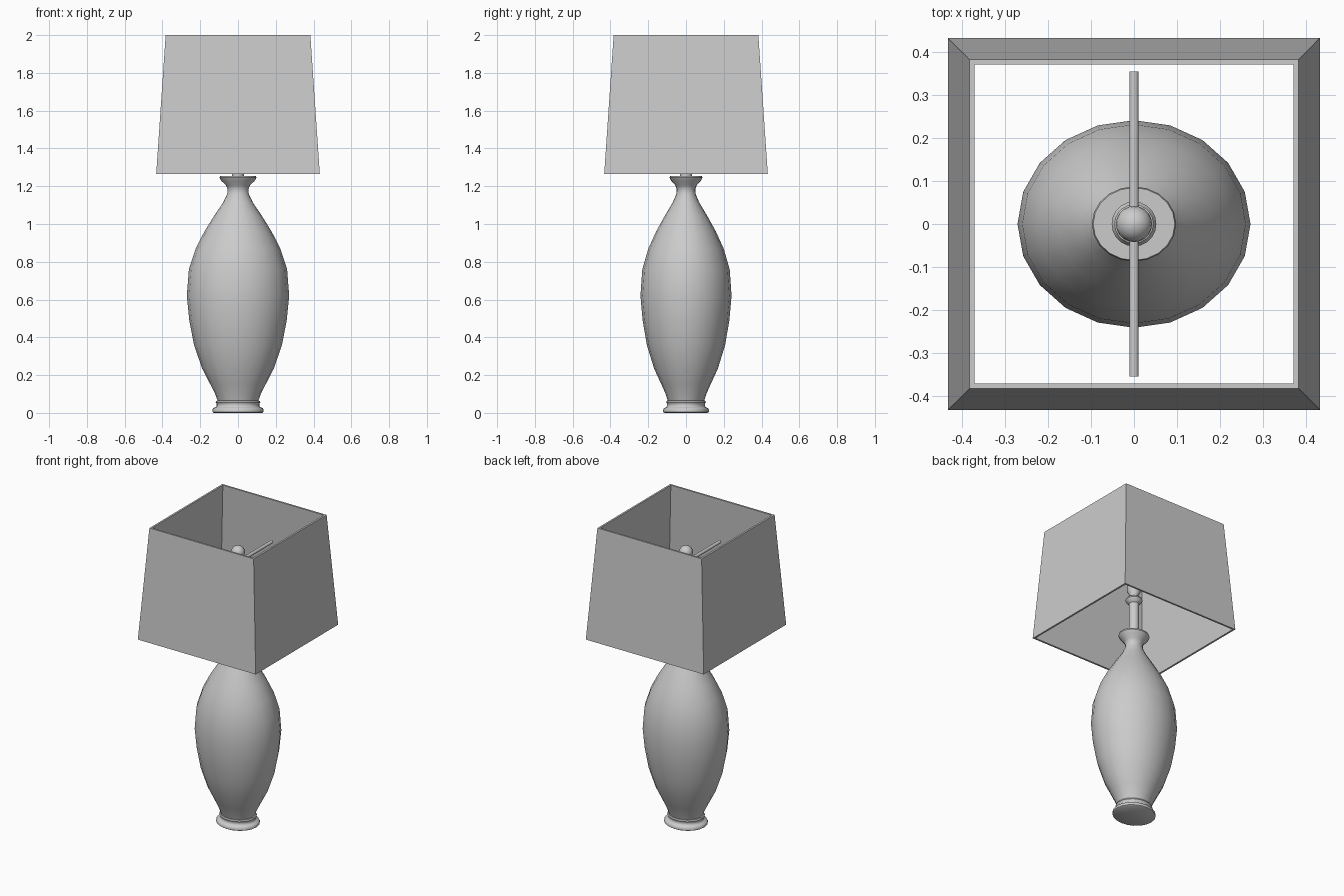
import bpy, bmesh, math

if "Cube" in bpy.data.objects:
    bpy.data.objects.remove(bpy.data.objects["Cube"])


def finish(name, bm, smooth=None):
    bmesh.ops.recalc_face_normals(bm, faces=bm.faces)
    me = bpy.data.meshes.new(name)
    bm.to_mesh(me)
    bm.free()
    ob = bpy.data.objects.new(name, me)
    bpy.context.collection.objects.link(ob)
    if smooth:
        bpy.ops.object.select_all(action='DESELECT')
        ob.select_set(True)
        bpy.context.view_layer.objects.active = ob
        bpy.ops.object.shade_smooth_by_angle(angle=math.radians(smooth))
    return ob


def lathe(name, profile, sides=20, sy=1.0, smooth=40):
    """Capped turned shape from (radius, z) points, squashed by sy in depth."""
    bm = bmesh.new()
    rings = []
    for r, z in profile:
        rings.append([bm.verts.new((r * math.cos(2 * math.pi * i / sides),
                                    sy * r * math.sin(2 * math.pi * i / sides), z))
                      for i in range(sides)])
    for a, b in zip(rings, rings[1:]):
        for i in range(sides):
            j = (i + 1) % sides
            bm.faces.new((a[i], a[j], b[j], b[i]))
    bm.faces.new(rings[0])
    bm.faces.new(rings[-1])
    return finish(name, bm, smooth)


# stepped foot
lathe("foot", [(.128, 0), (.136, .005), (.136, .018), (.130, .026), (.118, .030),
               (.113, .036), (.113, .05), (.118, .056), (.114, .064), (.10, .066)], sy=.89)

# vase body with flared lip
lathe("vase_body", [(.106, .06), (.121, .10), (.146, .15), (.190, .235), (.233, .36),
                    (.258, .49), (.271, .62), (.260, .76), (.224, .87), (.178, .96),
                    (.125, 1.045), (.078, 1.115), (.057, 1.16), (.055, 1.185),
                    (.064, 1.205), (.088, 1.228), (.098, 1.245), (.095, 1.255)], sy=.89)

# stem with collar, and lamp socket
lathe("stem", [(.031, 1.25), (.031, 1.47), (.045, 1.482), (.052, 1.495),
               (.045, 1.508), (.026, 1.515), (.026, 1.53), (.042, 1.56),
               (.042, 1.65), (.030, 1.68), (.014, 1.69), (.014, 1.77)])

# round finial
lathe("finial", [(max(.042 * math.sin(math.pi * k / 10), .002),
                  1.797 - .042 * math.cos(math.pi * k / 10)) for k in range(11)])

# cross rod that carries the shade
bpy.ops.mesh.primitive_cylinder_add(vertices=12, radius=.011, depth=.71,
                                    location=(0, 0, 1.73), rotation=(math.pi / 2, 0, 0))
bpy.context.object.name = "cross_rod"
bpy.ops.object.shade_smooth_by_angle(angle=math.radians(40))

# tapered square shade, open at top and bottom
bm = bmesh.new()
loops = [[bm.verts.new((sx * h, sy * h, z)) for sx, sy in ((-1, -1), (1, -1), (1, 1), (-1, 1))]
         for h, z in ((.433, 1.265), (.383, 2.0), (.371, 2.0), (.421, 1.265))]
for k in range(4):
    a, b = loops[k], loops[(k + 1) % 4]
    for i in range(4):
        j = (i + 1) % 4
        bm.faces.new((a[i], a[j], b[j], b[i]))
finish("shade", bm)
